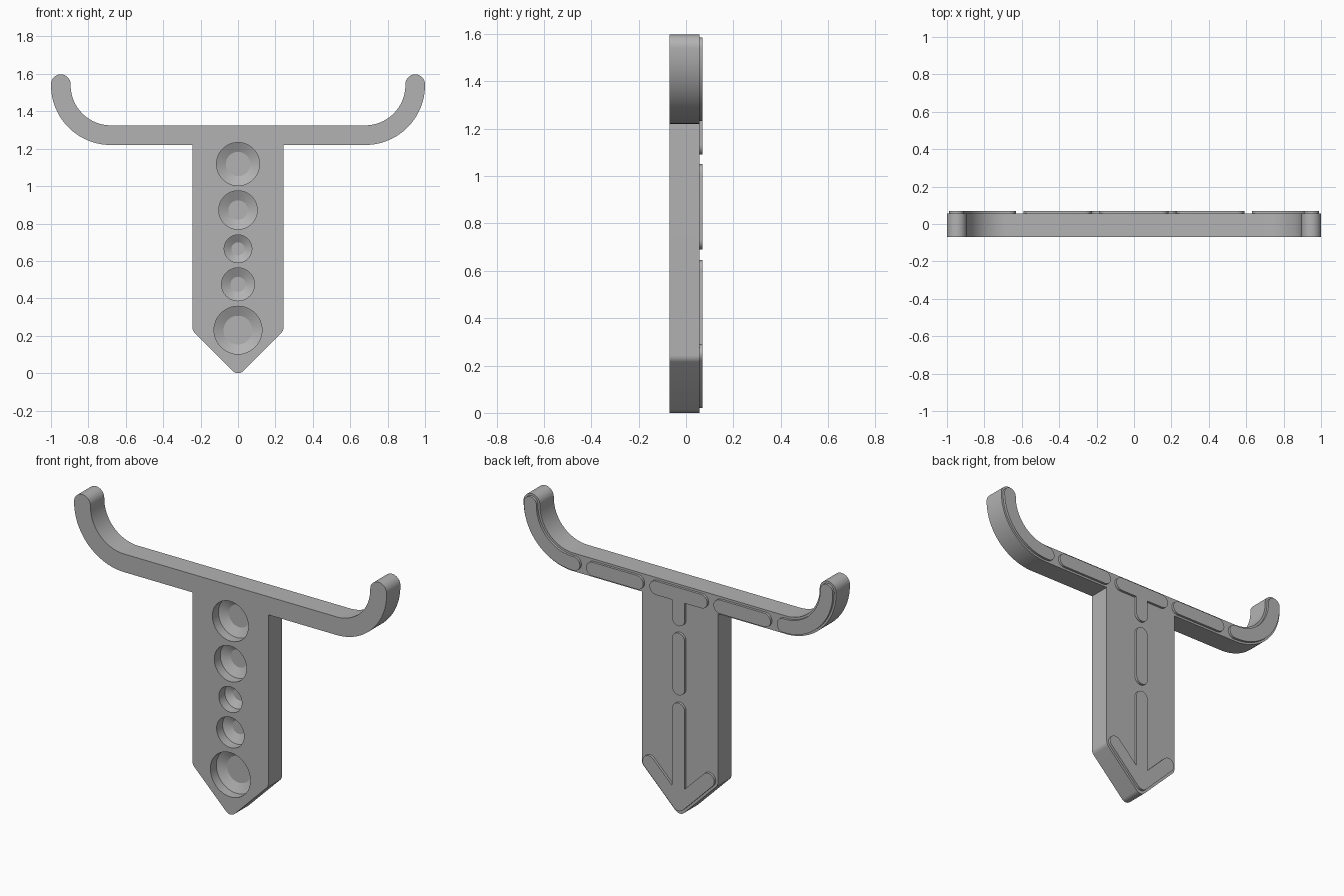
import bpy, bmesh
from math import sin, cos, radians, atan2, degrees

FRONT, BACK, RAISED = -0.07, 0.056, 0.07

if "Cube" in bpy.data.objects:
    bpy.data.objects.remove(bpy.data.objects["Cube"], do_unlink=True)

grey = bpy.data.materials.new("matte grey")
grey.use_nodes = True
colour = (0.45, 0.45, 0.45, 1)
grey.diffuse_color = colour
grey.node_tree.nodes["Principled BSDF"].inputs["Base Color"].default_value = colour


def add_object(name, bm):
    bmesh.ops.recalc_face_normals(bm, faces=bm.faces)
    mesh = bpy.data.meshes.new(name)
    bm.to_mesh(mesh)
    bm.free()
    mesh.materials.append(grey)
    obj = bpy.data.objects.new(name, mesh)
    bpy.context.collection.objects.link(obj)
    return obj


def plate(name, outline, y0, y1):
    """Extrude an x-z outline from y0 to y1."""
    bm = bmesh.new()
    face = bm.faces.new([bm.verts.new((x, y0, z)) for x, z in outline])
    new = bmesh.ops.extrude_face_region(bm, geom=[face])["geom"]
    verts = [v for v in new if isinstance(v, bmesh.types.BMVert)]
    bmesh.ops.translate(bm, verts=verts, vec=(0, y1 - y0, 0))
    return add_object(name, bm)


def arc(cx, cz, r, start, end, steps=12):
    angles = [radians(start + (end - start) * i / steps) for i in range(steps + 1)]
    return [(cx + r * cos(a), cz + r * sin(a)) for a in angles]


def strip(name, path, r=0.04):
    """Raised strip with rounded ends that follows a path."""
    count = len(path)
    headings = []
    for i in range(count):
        a, b = path[max(i - 1, 0)], path[min(i + 1, count - 1)]
        headings.append(degrees(atan2(b[1] - a[1], b[0] - a[0])))

    def side(i, turn):
        a = radians(headings[i] + turn)
        return (path[i][0] + r * cos(a), path[i][1] + r * sin(a))

    outline = [side(i, -90) for i in range(1, count - 1)]
    outline += arc(*path[-1], r, headings[-1] - 90, headings[-1] + 90)
    outline += [side(i, 90) for i in range(count - 2, 0, -1)]
    outline += arc(*path[0], r, headings[0] + 90, headings[0] + 270)
    return plate(name, outline, BACK - 0.01, RAISED)


def combine(target, tool, operation):
    mod = target.modifiers.new("boolean", 'BOOLEAN')
    mod.operation, mod.solver, mod.object = operation, 'EXACT', tool
    bpy.context.view_layer.objects.active = target
    bpy.ops.object.modifier_apply(modifier=mod.name)
    bpy.data.objects.remove(tool, do_unlink=True)


# Body: pointed blade, crossbar and upturned arms in one outline
half = arc(0, 0.04, 0.04, -90, -45, 6)
half += arc(0.203, 0.243, 0.04, -45, 0, 6)
half += [(0.243, 1.22)]
half += arc(0.68, 1.54, 0.32, -90, 0, 24)
half += arc(0.9475, 1.545, 0.0525, 0, 180, 16)
half += arc(0.68, 1.54, 0.215, 0, -90, 24)
body = plate("body", half + [(-x, z) for x, z in reversed(half[1:])], FRONT, BACK)

# Dished round recesses down the front: height, rim radius, floor radius
for z, rim, floor in [(1.118, 0.115, 0.065), (0.872, 0.103, 0.052),
                      (0.665, 0.074, 0.035), (0.475, 0.088, 0.04),
                      (0.23, 0.128, 0.077)]:
    bm = bmesh.new()
    rings = []
    for y, r in [(FRONT - 0.05, rim), (FRONT + 0.055, rim), (FRONT + 0.08, floor)]:
        rings.append([bm.verts.new((x, y, h)) for x, h in arc(0, z, r, 0, 360, 48)[:-1]])
    for a, b in zip(rings, rings[1:]):
        for i in range(48):
            j = (i + 1) % 48
            bm.faces.new((a[i], a[j], b[j], b[i]))
    bm.faces.new(rings[0])
    bm.faces.new(rings[-1])
    cutter = add_object("recess_cutter", bm)
    cutter.hide_render = True
    combine(body, cutter, 'DIFFERENCE')

# Raised strips on the back of the crossbar and arms
BAR = 1.272
parts = [body]
for label, s in (("left", 1), ("right", -1)):
    curve = [(0.67, BAR)] + arc(0.68, 1.54, 0.268, -90, 0, 24) + [(0.948, 1.545)]
    parts.append(strip(label + "_arm_strip", [(s * x, z) for x, z in curve]))
    parts.append(strip(label + "_bar_strip", [(s * 0.265, BAR), (s * 0.55, BAR)]))

# T-shaped strip at the centre of the crossbar
tee = strip("tee_strip", [(-0.145, BAR), (0.145, BAR)])
combine(tee, strip("tee_stem", [(0, 1.13), (0, BAR)]), 'UNION')
parts.append(tee)

# Dash and downward arrow along the blade
parts.append(strip("blade_strip", [(0, 0.73), (0, 1.01)]))
arrow = strip("arrow_strip", [(0, 0.06), (0, 0.605)])
for s in (1, -1):
    combine(arrow, strip("arrow_barb", [(0, 0.06), (s * 0.19, 0.25)]), 'UNION')
parts.append(arrow)

# Smooth shading with crisp edges
bpy.ops.object.select_all(action='DESELECT')
for obj in parts:
    obj.select_set(True)
bpy.context.view_layer.objects.active = body
bpy.ops.object.shade_smooth_by_angle(angle=radians(22))
